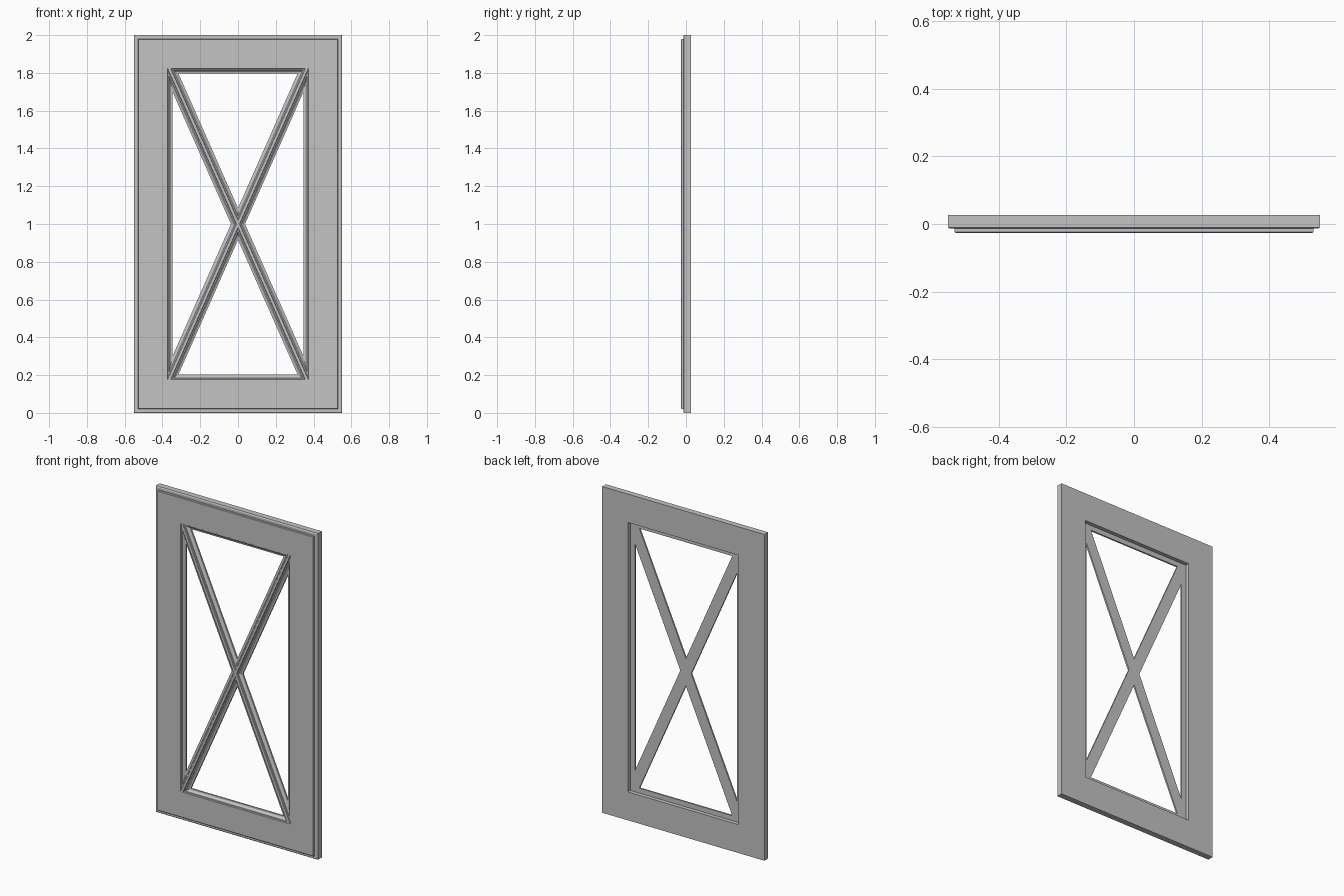
import bpy
import math

cube = bpy.data.objects.get("Cube")
if cube:
    bpy.data.objects.remove(cube, do_unlink=True)

HALF_W, HALF_H = 0.55, 1.0
FRONT, BACK = -0.026, 0.026
LIP_BACK = 0.002          # rear plane of the thin lip and the cross bars

# One plain painted finish
paint = bpy.data.materials.new("light grey paint")
paint.use_nodes = True
colour = (0.55, 0.55, 0.55, 1)
paint.diffuse_color = colour
paint.node_tree.nodes["Principled BSDF"].inputs["Base Color"].default_value = colour


def make_object(name, verts, faces):
    mesh = bpy.data.meshes.new(name)
    mesh.from_pydata(verts, [], faces)
    mesh.materials.append(paint)
    mesh.validate()
    obj = bpy.data.objects.new(name, mesh)
    bpy.context.collection.objects.link(obj)
    return obj


def ring_faces(rings, sides, closed):
    """Quads joining consecutive rings of equal vertex count."""
    faces = []
    for r in range(rings if closed else rings - 1):
        a, b = r * sides, (r + 1) % rings * sides
        for s in range(sides):
            t = (s + 1) % sides
            faces.append((a + s, a + t, b + t, b + s))
    return faces


# Door frame: a moulded section (inset from outer edge, depth) mitred round a rectangle
section = [
    (0.0, BACK), (0.0, -0.010), (0.006, -0.014), (0.020, -0.014),
    (0.020, -0.023), (0.023, FRONT),
    (0.177, FRONT), (0.180, -0.021), (0.186, -0.020), (0.196, -0.010),
    (0.204, -0.008), (0.204, LIP_BACK), (0.174, LIP_BACK), (0.174, BACK),
]
corners = [(-1, -1), (1, -1), (1, 1), (-1, 1)]
verts = [(sx * (HALF_W - inset), y, HALF_H + sz * (HALF_H - inset))
         for inset, y in section for sx, sz in corners]
make_object("door_frame", verts, ring_faces(len(section), 4, True))

# Diagonal glazing bars with the same moulding on both edges
half_section = [(0.034, LIP_BACK), (0.034, -0.008), (0.026, -0.010),
                (0.016, -0.020), (0.010, -0.021), (0.007, FRONT + 0.0005)]
bar_section = half_section + [(-u, y) for u, y in reversed(half_section)]
END_X, SLOPE = 0.370, 2.26
length = math.hypot(END_X, END_X * SLOPE)
angle = math.atan(1 / SLOPE)
sides = len(bar_section)

for name, sign in (("rising_cross_bar", 1), ("falling_cross_bar", -1)):
    verts = [(u, y, z) for z in (-length, length) for u, y in bar_section[::-1]]
    faces = ring_faces(2, sides, False)
    faces += [tuple(reversed(range(sides))), tuple(range(sides, 2 * sides))]
    bar = make_object(name, verts, faces)
    bar.location.z = HALF_H
    bar.rotation_euler.y = sign * angle

# Consistent outward normals
import bmesh
for obj in bpy.context.collection.objects:
    if obj.type == 'MESH' and paint.name in obj.data.materials:
        bm = bmesh.new()
        bm.from_mesh(obj.data)
        bmesh.ops.recalc_face_normals(bm, faces=bm.faces)
        bm.to_mesh(obj.data)
        bm.free()
